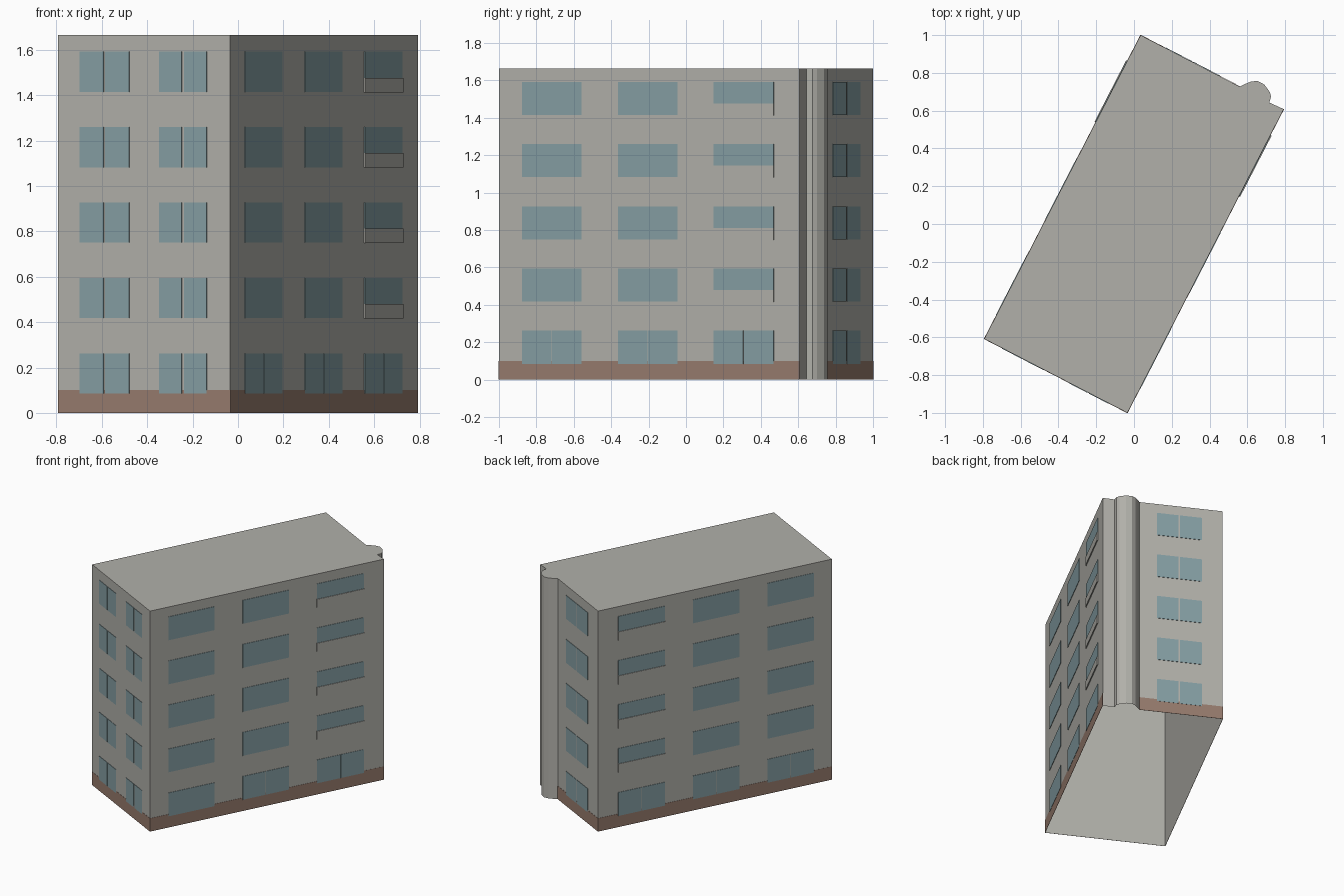
import bpy, bmesh
from mathutils import Vector

if "Cube" in bpy.data.objects:
    bpy.data.objects.remove(bpy.data.objects["Cube"], do_unlink=True)


def material(name, rgb):
    m = bpy.data.materials.new(name)
    m.use_nodes = True
    col = (*rgb, 1)
    m.diffuse_color = col
    m.node_tree.nodes["Principled BSDF"].inputs["Base Color"].default_value = col
    return m


WALL = material("warm grey plaster", (0.44, 0.435, 0.40))
GLASS = material("blue grey glass", (0.235, 0.345, 0.37))
BASE = material("brown plinth", (0.31, 0.20, 0.155))

HEIGHT = 1.665
# Plan corners, anticlockwise from the front left
A, B = Vector((-0.793, -0.608, 0)), Vector((-0.035, -1, 0))
C, D = -A, -B
WALLS = {"front": (A, B), "right_side": (B, C), "back": (C, D), "left_side": (D, A)}
FLOORS = [0.085 + 0.3325 * i for i in range(5)]
WINDOW_H = 0.177


def finish(bm, name, mat):
    mesh = bpy.data.meshes.new(name)
    bm.to_mesh(mesh)
    bm.free()
    mesh.materials.append(mat)
    ob = bpy.data.objects.new(name, mesh)
    bpy.context.collection.objects.link(ob)
    return ob


def plates(name, wall, rects, depth, mat):
    """Thin slabs on a wall; each rect is start, end (wall fractions), bottom, top."""
    a, b = WALLS[wall]
    along = b - a
    out = Vector((along.y, -along.x, 0)).normalized() * depth
    bm = bmesh.new()
    for s, e, z0, z1 in rects:
        ring = [a + along * t + Vector((0, 0, z))
                for t, z in ((s, z0), (e, z0), (e, z1), (s, z1))]
        back = [bm.verts.new(p) for p in ring]
        front = [bm.verts.new(p + out) for p in ring]
        bm.faces.new(front)
        for i in range(4):
            j = (i + 1) % 4
            bm.faces.new((back[i], back[j], front[j], front[i]))
    finish(bm, name, mat)


# Building shell with rounded shaft on the back, open underneath
shaft = [(0.716, 0.643), (0.726, 0.675), (0.718, 0.70), (0.69, 0.738),
         (0.655, 0.757), (0.622, 0.755), (0.59, 0.742), (0.56, 0.727)]
outline = [A, B, C] + [Vector((x, y, 0)) for x, y in shaft] + [D]
bm = bmesh.new()
low = [bm.verts.new(p) for p in outline]
high = [bm.verts.new(p + Vector((0, 0, HEIGHT))) for p in outline]
bm.faces.new(high)
for i in range(len(low)):
    j = (i + 1) % len(low)
    bm.faces.new((low[i], low[j], high[j], high[i]))
finish(bm, "building_shell", WALL)

# Plinth, stopping at the shaft on the back
for wall in WALLS:
    start = 0.305 if wall == "back" else 0
    plates(wall + "_plinth", wall, [(start, 1, 0, 0.1)], 0.0015, BASE)


def panes(s, e, z, gap):
    mid = (s + e) / 2
    return [(s, mid - gap, z, z + WINDOW_H), (mid + gap, e, z, z + WINDOW_H)]


# End windows, split into two panes
ENDS = {"front": [(0.127, 0.415, 0.004), (0.59, 0.865, 0.007)],
        "back": [(0.45, 0.825, 0.006)]}
for wall, columns in ENDS.items():
    rects = [r for s, e, g in columns for z in FLOORS for r in panes(s, e, z, g)]
    plates(wall + "_windows", wall, rects, 0.003, GLASS)

# Long side windows, with balcony fronts on the column nearest the back
COLUMNS = [(0.078, 0.275), (0.396, 0.594), (0.714, 0.914)]
for wall in ("right_side", "left_side"):
    cols = COLUMNS
    if wall == "left_side":
        cols = [(1 - e, 1 - s) for s, e in COLUMNS]
    rects = []
    for s, e in cols:
        rects += panes(s, e, FLOORS[0], 0.001)
        rects += [(s, e, z, z + WINDOW_H) for z in FLOORS[1:]]
    plates(wall + "_windows", wall, rects, 0.003, GLASS)
    s, e = cols[2]
    plates(wall + "_balconies", wall,
           [(s - 0.001, e + 0.001, z - 0.002, z + 0.062) for z in FLOORS[1:]], 0.007, WALL)
